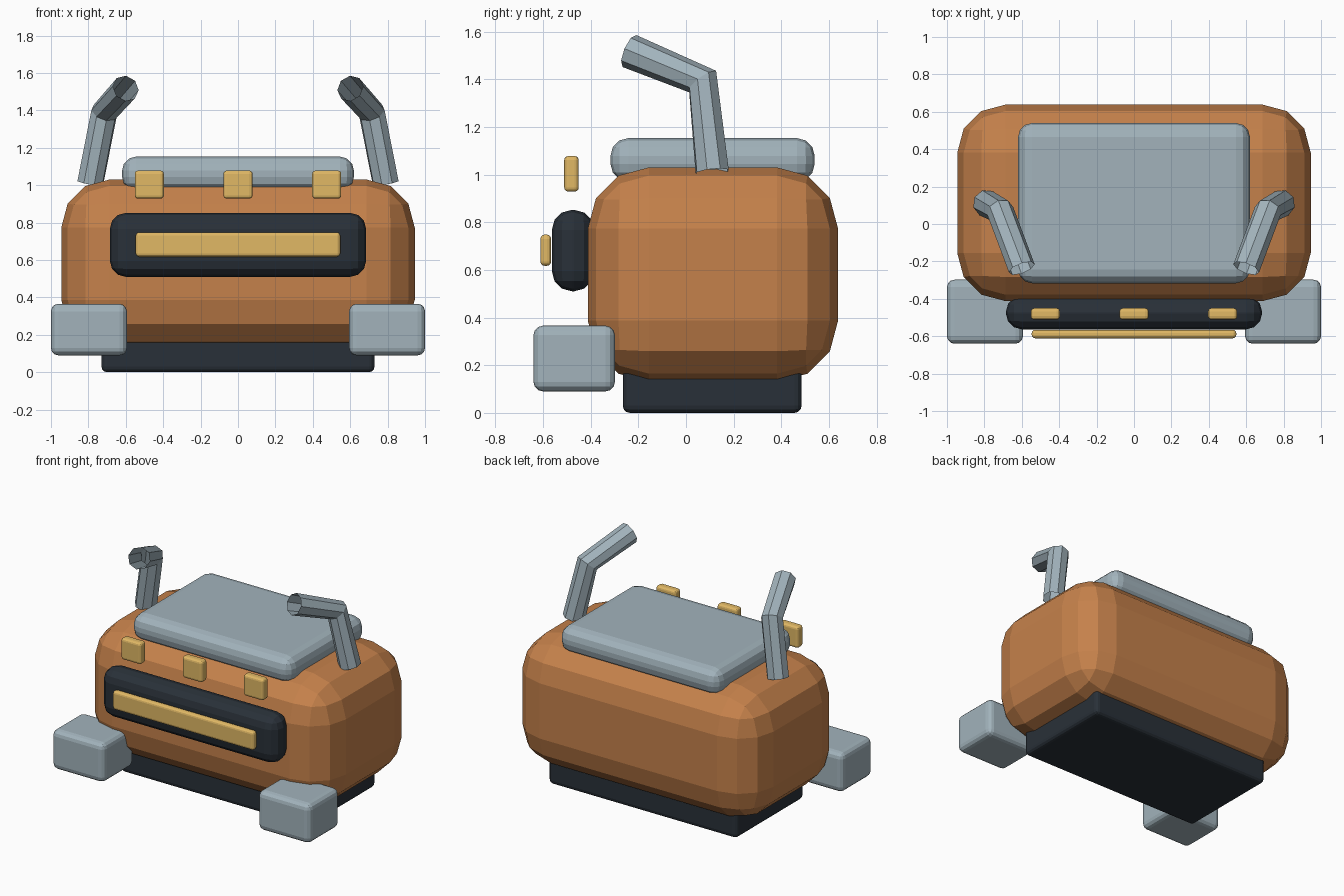
import bpy

if "Cube" in bpy.data.objects:
    bpy.data.objects.remove(bpy.data.objects["Cube"])


def material(name, rgb):
    m = bpy.data.materials.new(name)
    m.diffuse_color = (*rgb, 1)
    m.use_nodes = True
    m.node_tree.nodes["Principled BSDF"].inputs["Base Color"].default_value = m.diffuse_color
    return m


ORANGE = material("orange", (0.56, 0.22, 0.07))
STEEL = material("steel", (0.36, 0.45, 0.50))
DARK = material("dark", (0.022, 0.03, 0.04))
YELLOW = material("yellow", (0.75, 0.48, 0.13))


def rounded_box(name, x, y, z, bevel, mat, segments=3):
    """Bevelled box from (min, max) ranges on each axis."""
    ranges = (x, y, z)
    bpy.ops.mesh.primitive_cube_add(size=1)
    ob = bpy.context.object
    ob.name = name
    for v in ob.data.vertices:
        v.co = [lo + (c + 0.5) * (hi - lo) for c, (lo, hi) in zip(v.co, ranges)]
    mod = ob.modifiers.new("Bevel", 'BEVEL')
    mod.width = bevel
    mod.segments = segments
    ob.data.materials.append(mat)
    return ob


def tube(name, points, radius, mat):
    """Open eight-sided tube along a bent path."""
    cu = bpy.data.curves.new(name, 'CURVE')
    cu.dimensions = '3D'
    cu.bevel_depth = radius
    cu.bevel_resolution = 2
    sp = cu.splines.new('POLY')
    sp.points.add(len(points) - 1)
    for p, co in zip(sp.points, points):
        p.co = (*co, 1)
    sp.use_smooth = False
    cu.materials.append(mat)
    ob = bpy.data.objects.new(name, cu)
    bpy.context.collection.objects.link(ob)
    return ob


# Main shell, plinth and top slab
rounded_box("body", (-0.945, 0.945), (-0.412, 0.638), (0.13, 1.03), 0.257, ORANGE)
rounded_box("base", (-0.73, 0.73), (-0.265, 0.485), (0.0, 0.2), 0.03, DARK)
rounded_box("top_slab", (-0.62, 0.62), (-0.317, 0.54), (0.97, 1.153), 0.075, STEEL)

# Front panel with its light bar
rounded_box("front_panel", (-0.685, 0.685), (-0.563, -0.385), (0.51, 0.852), 0.085, DARK)
rounded_box("light_bar", (-0.547, 0.547), (-0.611, -0.566), (0.617, 0.748), 0.018, YELLOW)

# Row of buttons above the panel
for i, cx in enumerate((-0.474, 0, 0.474)):
    rounded_box(f"button_{i + 1}", (cx - 0.078, cx + 0.078),
                (-0.511, -0.45), (0.928, 1.078), 0.018, YELLOW)

# Paired front feet and bent pipes
for side, s in (("left", -1), ("right", 1)):
    rounded_box(f"{side}_foot", (s * 0.797 - 0.203, s * 0.797 + 0.203),
                (-0.64, -0.298), (0.09, 0.366), 0.04, STEEL)
    tube(f"{side}_pipe", [(s * 0.79, 0.11, 1.01), (s * 0.715, 0.07, 1.39),
                          (s * 0.6, -0.237, 1.518)], 0.073, STEEL)
